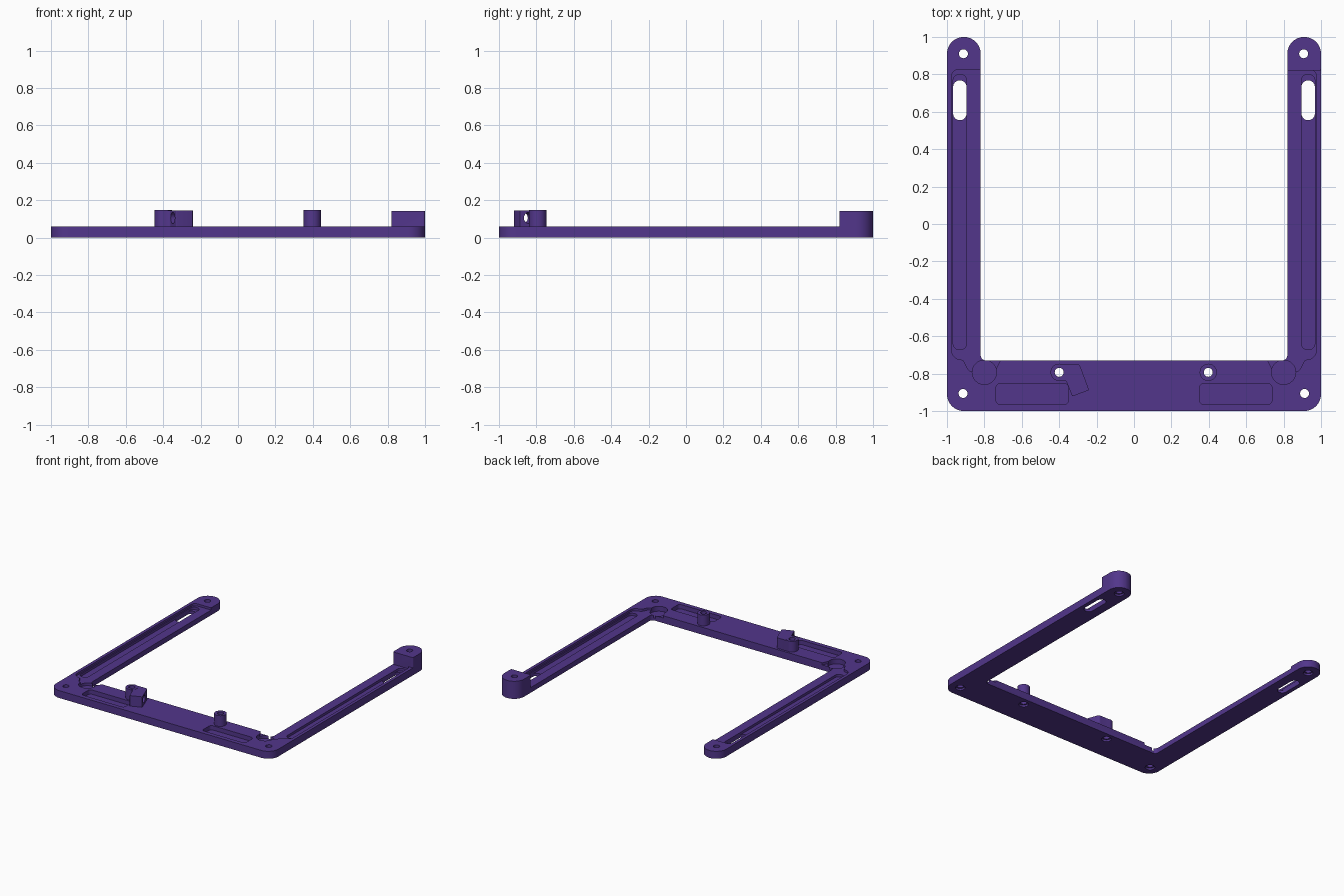
import bpy, bmesh, math
from mathutils import Vector

if "Cube" in bpy.data.objects:
    bpy.data.objects.remove(bpy.data.objects["Cube"])

purple = bpy.data.materials.new("deep purple")
purple.diffuse_color = (0.085, 0.037, 0.26, 1)
purple.use_nodes = True
purple.node_tree.nodes["Principled BSDF"].inputs["Base Color"].default_value = purple.diffuse_color


def rounded(points, steps=8):
    """Round each corner (x, y, radius) of an anticlockwise outline."""
    out = []
    for i, (x, y, r) in enumerate(points):
        p = Vector((x, y))
        if r == 0:
            out.append(p)
            continue
        a = (Vector(points[i - 1][:2]) - p).normalized()
        b = (Vector(points[(i + 1) % len(points)][:2]) - p).normalized()
        half = a.angle(b) / 2
        start, end = p + a * r / math.tan(half), p + b * r / math.tan(half)
        centre = p + (a + b).normalized() * r / math.sin(half)
        u, v = start - centre, end - centre
        sweep = u.angle(v)
        for k in range(steps + 1):
            t = k / steps
            w = (u * math.sin((1 - t) * sweep) + v * math.sin(t * sweep)) / math.sin(sweep)
            out.append(centre + w)
    return out


def prism(name, outline, z0, z1):
    bm = bmesh.new()
    face = bm.faces.new([bm.verts.new((p[0], p[1], z0)) for p in outline])
    top = bmesh.ops.extrude_face_region(bm, geom=[face])["geom"]
    bmesh.ops.translate(bm, vec=(0, 0, z1 - z0),
                        verts=[g for g in top if isinstance(g, bmesh.types.BMVert)])
    bmesh.ops.recalc_face_normals(bm, faces=bm.faces)
    mesh = bpy.data.meshes.new(name)
    bm.to_mesh(mesh)
    bm.free()
    mesh.materials.append(purple)
    ob = bpy.data.objects.new(name, mesh)
    bpy.context.collection.objects.link(ob)
    return ob


def circle(x, y, r, n=32):
    return [(x + r * math.cos(2 * math.pi * i / n), y + r * math.sin(2 * math.pi * i / n))
            for i in range(n)]


def box(x0, x1, y0, y1, r):
    return rounded([(x0, y0, r), (x1, y0, r), (x1, y1, r), (x0, y1, r)])


def mirrored(outline, side):
    """Outlines are drawn on the left; side 1 flips them to the right."""
    return [(-side * p[0], p[1]) for p in outline]


def combine(target, other, operation):
    other.hide_render = True
    mod = target.modifiers.new(operation.lower(), 'BOOLEAN')
    mod.operation, mod.object, mod.solver = operation, other, 'EXACT'
    bpy.context.view_layer.objects.active = target
    bpy.ops.object.modifier_apply(modifier=mod.name)
    bpy.data.objects.remove(other)


def cut(outline, z0, z1):
    combine(frame, prism("cutter", outline, z0, z1), 'DIFFERENCE')


# U-shaped frame plate
frame = prism("frame", rounded([
    (-1, -1, .09), (1, -1, .09), (1, 1, .0895), (.82, 1, .0895),
    (.82, -.73, .03), (-.82, -.73, .03), (-.82, 1, .0895), (-1, 1, .0895)]), 0, .06)

# Recesses in each arm, corner and the crossbar
for side in (-1, 1):
    s = side
    # stepped ledge, open towards the inside of the frame
    cut(mirrored(rounded([
        (-.975, -.725, .05), (-.915, -.725, .02), (-.88, -.79, .03), (-.745, -.79, .03),
        (-.70, -.70, 0), (-.70, .825, 0), (-.975, .825, .035)]), s), .042, .2)
    # deep channel along the arm
    cut(mirrored(box(-.967, -.895, -.672, .80, .034), s), .022, .2)
    # round corner pocket
    cut(mirrored(circle(-.80, -.793, .065), s), .02, .2)
    # slot through the arm
    cut(mirrored(box(-.967, -.895, .555, .768, .0355), s), -.1, .2)
    # long pocket in the crossbar
    cut(mirrored(box(-.738, -.35, -.965, -.852, .025), s), .025, .2)

# Tall block on the rear of the right arm
combine(frame, prism("rear_block", rounded([
    (.82, .82, .01), (1, .82, .01), (1, 1, .0895), (.82, 1, .0895)]), .01, .143), 'UNION')

# Hook block with a sideways cord hole
hook = prism("hook", rounded([
    (-.40, -.835, 0), (-.362, -.84, .01), (-.33, -.922, .005), (-.24, -.888, .005),
    (-.292, -.748, .02), (-.40, -.748, 0)], 5), .02, .145)
drill = prism("drill", circle(0, 0, .03, 24), -.075, .075)
drill.rotation_euler = (0, math.radians(90), math.radians(21))
drill.location = (-.305, -.857, .105)
bpy.context.view_layer.update()
combine(hook, drill, 'DIFFERENCE')
combine(frame, hook, 'UNION')

# Two hollow pegs on the crossbar
for x in (-.40, .397):
    combine(frame, prism("peg", circle(x, -.793, .046), .03, .147), 'UNION')

# Screw holes with counterbores underneath
for x, y in ((-.912, .91), (.907, .91), (-.914, -.906), (.912, -.906),
             (-.40, -.793), (.397, -.793)):
    cut(circle(x, y, .024, 24), -.1, .3)
    cut(circle(x, y, .036, 24), -.1, .015)

# Smooth the round walls, keep the edges crisp
bpy.ops.object.select_all(action='DESELECT')
frame.select_set(True)
bpy.context.view_layer.objects.active = frame
bpy.ops.object.shade_smooth_by_angle(angle=math.radians(30))
